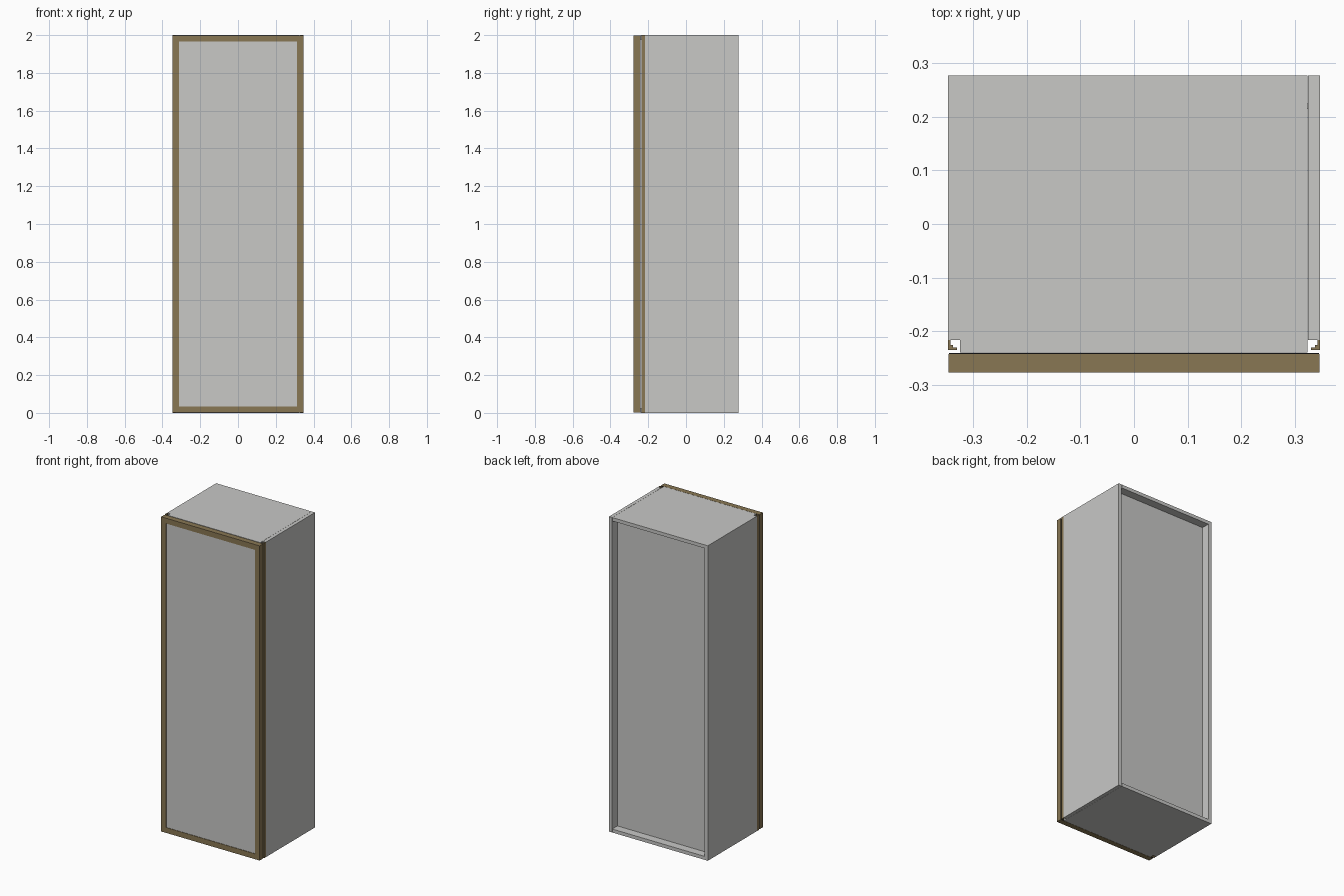
import bpy, bmesh

if "Cube" in bpy.data.objects:
    bpy.data.objects.remove(bpy.data.objects["Cube"])

def material(name, rgb):
    m = bpy.data.materials.new(name)
    m.diffuse_color = (*rgb, 1)
    m.use_nodes = True
    m.node_tree.nodes["Principled BSDF"].inputs["Base Color"].default_value = m.diffuse_color
    return m

GREY = material("light grey board", (0.58, 0.58, 0.565))
BRONZE = material("bronze metal", (0.25, 0.185, 0.088))
BLACK = material("black seal", (0.012, 0.012, 0.012))

def prism(name, pts, lo, hi, mat, axis="z"):
    """Extrude a 2D outline: axis z takes (x, y) points, axis y takes (x, z) points."""
    bm = bmesh.new()
    put = (lambda p, h: (p[0], p[1], h)) if axis == "z" else (lambda p, h: (p[0], h, p[1]))
    a = [bm.verts.new(put(p, lo)) for p in pts]
    b = [bm.verts.new(put(p, hi)) for p in pts]
    bm.faces.new(a)
    bm.faces.new(b)
    for i in range(len(pts)):
        j = (i + 1) % len(pts)
        bm.faces.new((a[i], a[j], b[j], b[i]))
    bmesh.ops.recalc_face_normals(bm, faces=bm.faces)
    me = bpy.data.meshes.new(name)
    bm.to_mesh(me)
    bm.free()
    me.materials.append(mat)
    ob = bpy.data.objects.new(name, me)
    bpy.context.collection.objects.link(ob)
    return ob

def box(name, x0, x1, y0, y1, z0, z1, mat):
    return prism(name, [(x0, y0), (x1, y0), (x1, y1), (x0, y1)], z0, z1, mat)

def mitred_frame(name, hw, z0, z1, w, y0, y1, mat):
    """Four bars with mitred corners."""
    out = [(-hw, z0), (hw, z0), (hw, z1), (-hw, z1)]
    inn = [(-hw + w, z0 + w), (hw - w, z0 + w), (hw - w, z1 - w), (-hw + w, z1 - w)]
    for i, side in enumerate(("bottom", "right", "top", "left")):
        j = (i + 1) % 4
        prism(f"{name}_{side}", [out[i], out[j], inn[j], inn[i]], y0, y1, mat, "y")

W, H, T = 0.347, 2.0, 0.022          # half width, height, board thickness
FRONT, STEP, BACK = -0.24, -0.216, 0.277
IN = W - T                           # inner face of the side boards

# Carcass: top and bottom boards have the front corners cut out for the grips
outline = [(-IN, FRONT), (IN - 0.001, FRONT), (IN - 0.001, BACK), (-W, BACK), (-W, STEP), (-IN, STEP)]
prism("top_board", outline, H - T, H, GREY)
prism("bottom_board", outline, 0, T, GREY)
box("left_side_board", -W, -IN, STEP, BACK, T, H - T, GREY)
box("right_side_board", IN, W, STEP, BACK, 0, H, GREY)
box("back_panel", -IN, IN, 0.215, 0.225, T, H - T, GREY)

# Stepped grip profiles in the front corners
grip = [(W, STEP), (W, -0.235), (0.33, -0.235), (0.33, -0.230),
        (0.338, -0.230), (0.338, -0.226), (0.342, -0.226), (0.342, STEP)]
for s, side in ((1, "right"), (-1, "left")):
    prism(f"grip_profile_{side}", [(s * x, y) for x, y in grip], 0, H, BRONZE)

# Door: mitred metal frame, inset panel, thin seal behind
mitred_frame("door_frame", 0.346, 0.001, H - 0.001, 0.034, -0.277, -0.243, BRONZE)
box("door_panel", -0.312, 0.312, -0.274, -0.245, 0.035, H - 0.035, GREY)
mitred_frame("door_seal", 0.345, 0.002, H - 0.002, 0.02, -0.243, -0.2405, BLACK)
